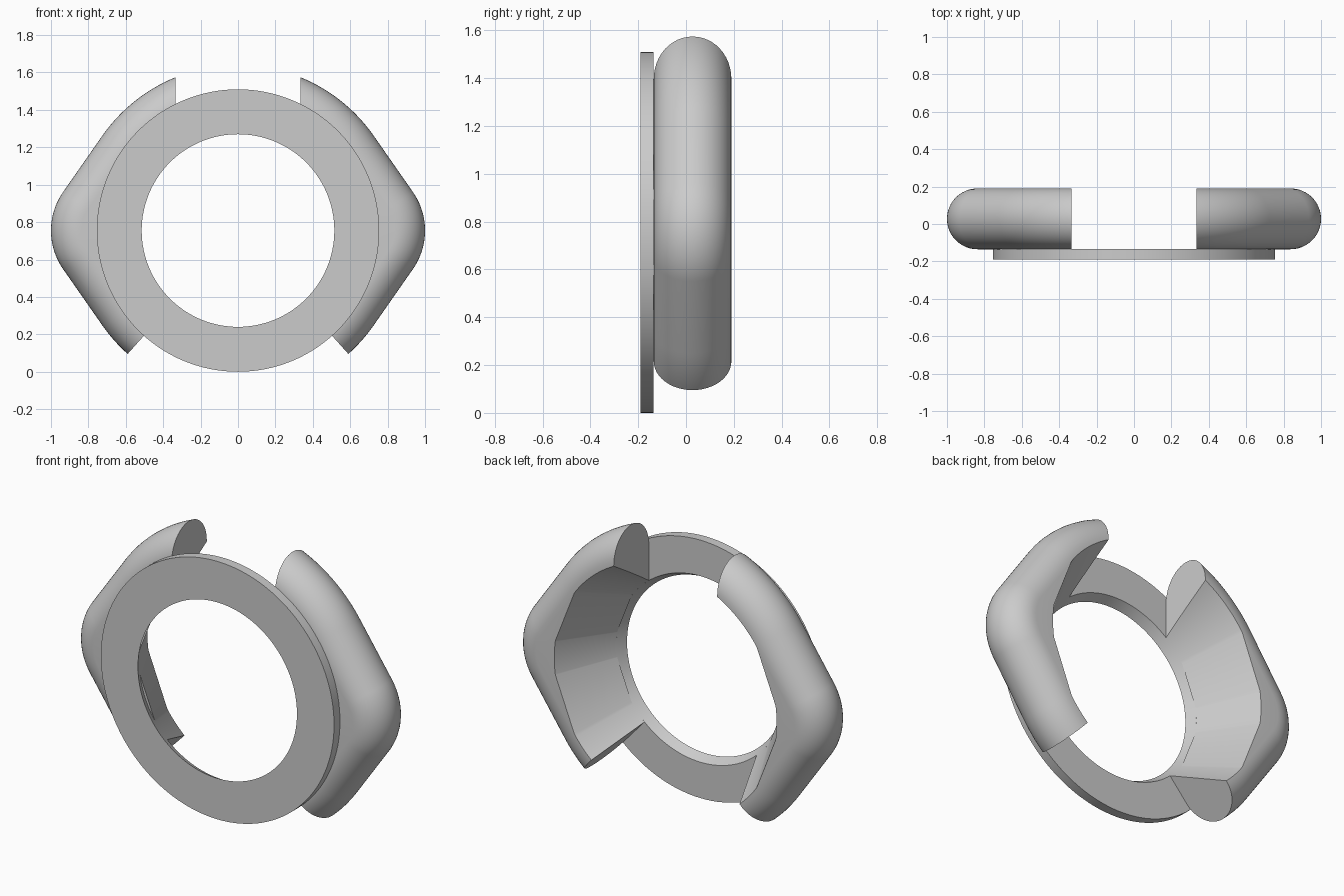
import bpy, bmesh, math
from mathutils import Vector

if "Cube" in bpy.data.objects:
    bpy.data.objects.remove(bpy.data.objects["Cube"], do_unlink=True)

CENTRE_Z = 0.755
FRONT, SEAT, BACK = -0.19, -0.135, 0.19       # y of ring front, ring back, guard back
RING_R, HOLE_R, BORE_R = 0.755, 0.515, 0.72   # bore flares from HOLE_R to BORE_R
BODY_R, TIP_R, TIP_X = 0.885, 0.36, 0.64      # outline: big circle with a rounded tip
ROUND = (BACK - SEAT) / 2                     # radius of the rounded outer edge
TOP_CUT_X, LOW_ANGLE = 0.335, math.radians(-48.2)

grey = bpy.data.materials.new("plain grey")
grey.diffuse_color = (0.6, 0.6, 0.6, 1)
grey.use_nodes = True
grey.node_tree.nodes["Principled BSDF"].inputs["Base Color"].default_value = (0.6, 0.6, 0.6, 1)


def bore(y):
    """Radius of the flared bore at depth y."""
    return HOLE_R + (BORE_R - HOLE_R) * (y - FRONT) / (BACK - FRONT)


def finish(bm, name):
    bmesh.ops.recalc_face_normals(bm, faces=bm.faces)
    mesh = bpy.data.meshes.new(name)
    bm.to_mesh(mesh)
    bm.free()
    mesh.materials.append(grey)
    obj = bpy.data.objects.new(name, mesh)
    bpy.context.collection.objects.link(obj)
    obj.location.z = CENTRE_Z
    bpy.ops.object.select_all(action='DESELECT')
    obj.select_set(True)
    bpy.context.view_layer.objects.active = obj
    bpy.ops.object.shade_smooth_by_angle(angle=math.radians(30))


def loft(bm, sections, closed):
    """Bridge closed sections one after another."""
    rows = [[bm.verts.new(p) for p in s] for s in sections]
    pairs = list(zip(rows, rows[1:]))
    if closed:
        pairs.append((rows[-1], rows[0]))
    for a, b in pairs:
        for i in range(len(a)):
            j = (i + 1) % len(a)
            bm.faces.new((a[i], a[j], b[j], b[i]))
    return rows


def make_ring():
    bm = bmesh.new()
    profile = [(RING_R, FRONT), (RING_R, SEAT), (bore(SEAT), SEAT), (HOLE_R, FRONT)]
    steps = 128
    angles = [math.tau * i / steps for i in range(steps)]
    loft(bm, [[(r * math.cos(a), y, r * math.sin(a)) for r, y in profile]
              for a in angles], True)
    finish(bm, "front_ring")


def outline():
    """Points and outward normals of one side, from bottom to top."""
    tangent = math.acos((BODY_R - TIP_R) / TIP_X)
    arcs = [(0, BODY_R, LOW_ANGLE, -tangent, 10),
            (TIP_X, TIP_R, -tangent, tangent, 32),
            (0, BODY_R, tangent, math.radians(80), 28)]
    for cx, r, start, end, n in arcs:
        for i in range(n + 1):
            a = start + (end - start) * i / n
            normal = Vector((math.cos(a), 0, math.sin(a)))
            yield Vector((cx, 0, 0)) + normal * r, normal


def make_guard(name, side):
    bm = bmesh.new()
    mid, arc_steps, bore_steps = (SEAT + BACK) / 2, 24, 4
    sections = []
    for point, normal in outline():
        section = []
        # rounded outer edge, front to back
        for i in range(arc_steps + 1):
            t = math.pi * (i / arc_steps - 0.5)
            p = point - normal * ROUND * (1 - math.cos(t))
            section.append((p.x, mid + ROUND * math.sin(t), p.z))
        # flared bore, back to front
        inward = (point - normal * ROUND).normalized()
        for i in range(bore_steps + 1):
            y = BACK + (SEAT - BACK) * i / bore_steps
            p = inward * bore(y)
            section.append((p.x, y, p.z))
        sections.append(section)
    rows = loft(bm, sections, False)
    bm.faces.new(rows[0])
    # upright cut at the top end
    cut = bmesh.ops.bisect_plane(bm, geom=bm.verts[:] + bm.edges[:] + bm.faces[:],
                                 plane_co=(TOP_CUT_X, 0, 0), plane_no=(-1, 0, 0),
                                 clear_outer=True)
    rim = [e for e in cut["geom_cut"] if isinstance(e, bmesh.types.BMEdge)]
    bmesh.ops.holes_fill(bm, edges=rim)
    for v in bm.verts:
        v.co.x *= side
    finish(bm, name)


make_ring()
make_guard("left_guard", 1)
make_guard("right_guard", -1)
